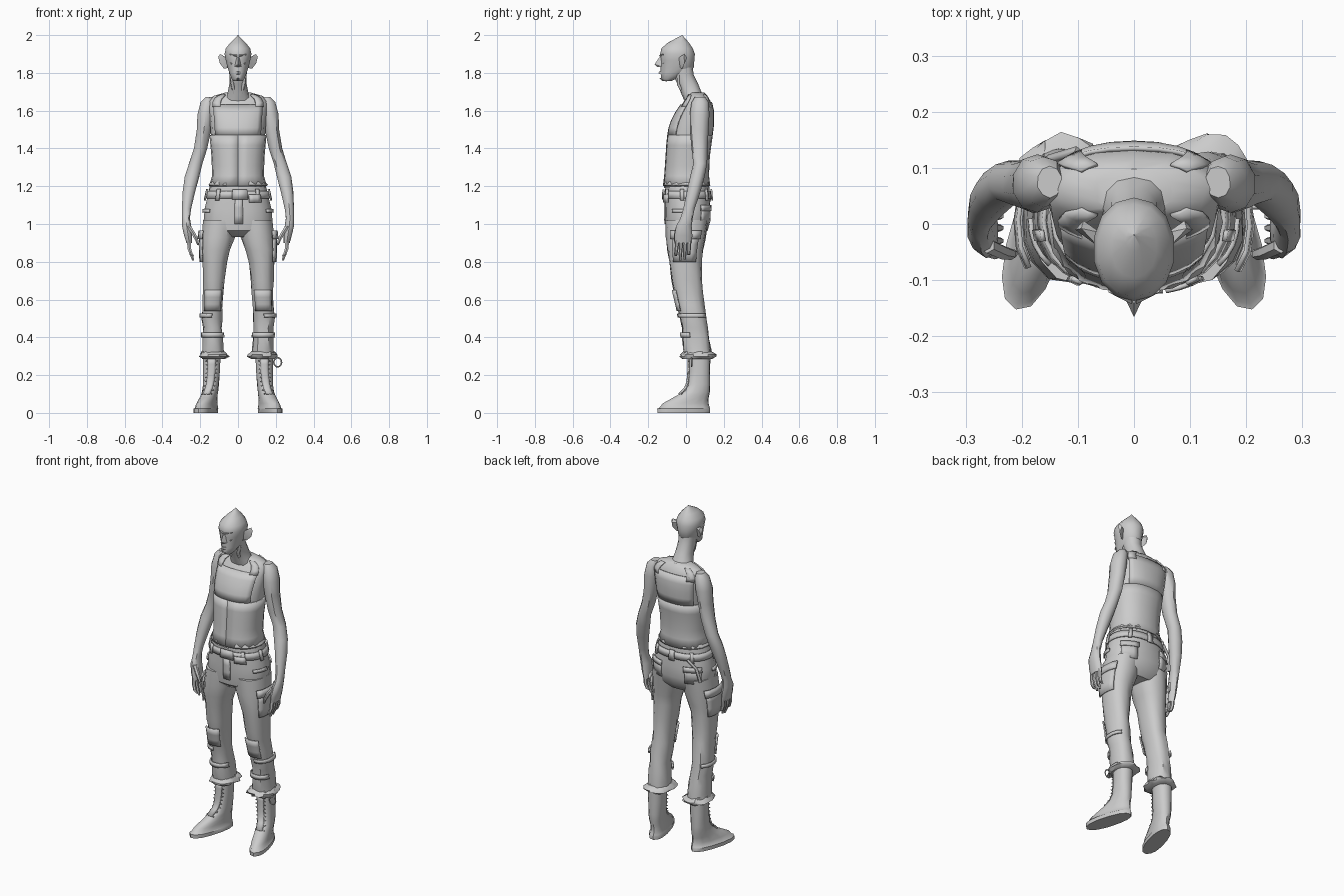
import bpy, bmesh, math, random
from mathutils import Vector

random.seed(4)
clay = bpy.data.materials.new("clay grey")
clay.diffuse_color = (0.6, 0.6, 0.6, 1)


def ring_point(r, a, grow=0.0, p=2.3):
    """Point at angle a (degrees, -90 = front) on a ring (cx, cy, z, hx, hy, yaw)."""
    cx, cy, z, hx, hy = r[:5]
    yaw = math.radians(r[5]) if len(r) > 5 else 0
    c, s = math.cos(math.radians(a)), math.sin(math.radians(a))
    x = math.copysign(abs(c) ** (2 / p), c) * (hx + grow)
    y = math.copysign(abs(s) ** (2 / p), s) * (hy + grow)
    return Vector((cx + x * math.cos(yaw) - y * math.sin(yaw),
                   cy + x * math.sin(yaw) + y * math.cos(yaw), z))


def finish(name, bm):
    bmesh.ops.recalc_face_normals(bm, faces=bm.faces)
    me = bpy.data.meshes.new(name)
    bm.to_mesh(me)
    bm.free()
    me.materials.append(clay)
    ob = bpy.data.objects.new(name, me)
    bpy.context.collection.objects.link(ob)
    return ob


def loft(name, rings, n=12, jitter=0.0, p=2.3):
    bm = bmesh.new()
    loops = []
    for r in rings:
        loops.append([bm.verts.new(ring_point(r, 360 * i / n - 90, random.uniform(-jitter, jitter), p))
                      for i in range(n)])
    for a, b in zip(loops, loops[1:]):
        for i in range(n):
            j = (i + 1) % n
            bm.faces.new((a[i], a[j], b[j], b[i]))
    bm.faces.new(loops[0][::-1])
    bm.faces.new(loops[-1])
    return finish(name, bm)


def at_height(rings, z):
    rs = sorted(rings, key=lambda r: r[2])
    for a, b in zip(rs, rs[1:]):
        if a[2] <= z <= b[2]:
            t = (z - a[2]) / (b[2] - a[2])
            return tuple(u + (v - u) * t for u, v in zip(a, b))
    return rs[0] if z < rs[0][2] else rs[-1]


def patch(name, rings, z0, z1, a0, a1, grow=0.006, cols=6, rows=3):
    """Cloth plate that follows a lofted body part."""
    bm = bmesh.new()
    g = [[bm.verts.new(ring_point(at_height(rings, z0 + (z1 - z0) * k / rows),
                                  a0 + (a1 - a0) * i / cols, grow))
          for i in range(cols + 1)] for k in range(rows + 1)]
    for k in range(rows):
        for i in range(cols):
            bm.faces.new((g[k][i], g[k][i + 1], g[k + 1][i + 1], g[k + 1][i]))
    ob = finish(name, bm)
    m = ob.modifiers.new("thickness", 'SOLIDIFY')
    m.thickness, m.offset = 0.008, 0
    return ob


def cord(name, pts, r, closed=False):
    cu = bpy.data.curves.new(name, 'CURVE')
    cu.dimensions, cu.bevel_depth, cu.bevel_resolution = '3D', r, 0
    cu.use_fill_caps = True
    sp = cu.splines.new('POLY')
    sp.points.add(len(pts) - 1)
    for q, v in zip(sp.points, pts):
        q.co = (*v, 1)
    sp.use_cyclic_u = closed
    cu.materials.append(clay)
    ob = bpy.data.objects.new(name, cu)
    bpy.context.collection.objects.link(ob)


def solid(name, verts):
    bm = bmesh.new()
    for v in verts:
        bm.verts.new(v)
    bmesh.ops.convex_hull(bm, input=bm.verts[:])
    return finish(name, bm)


def side(rings, s):
    return [(s * r[0], *r[1:5], s * (r[5] if len(r) > 5 else 0)) for r in rings]


# Torso and neck
torso = [(0, .003, 1.19, .15, .12), (0, .003, 1.25, .13, .112), (0, .008, 1.35, .133, .11),
         (0, .018, 1.45, .142, .114), (0, .03, 1.53, .148, .112), (0, .048, 1.6, .155, .093),
         (0, .06, 1.65, .158, .07), (0, .062, 1.678, .13, .052), (0, .058, 1.695, .07, .04)]
loft("torso", torso, 16)
loft("neck", [(0, .05, 1.65, .075, .058), (0, .03, 1.69, .056, .055), (0, .01, 1.74, .046, .055),
              (0, -.015, 1.79, .046, .055), (0, -.02, 1.84, .05, .055)])

# Tank top: body, front and back panels, straps, hem
patch("tank_body", torso, 1.2, 1.47, -90, 270, .003, 20, 5)
patch("tank_front", torso, 1.47, 1.63, -142, -38, .003, 8, 4)
patch("tank_back", torso, 1.47, 1.645, 38, 142, .003, 8, 4)
for s in (-1, 1):
    for a in (-90, 90):
        patch("tank_strap", torso, 1.62, 1.684, a + s * 32, a + s * 54, .004, 2, 3)
    cord("neck_tendon", [(s * .015, .0, 1.67), (s * .03, -.04, 1.74), (s * .038, -.04, 1.79)], .009)
loft("tank_hem", [(0, .003, 1.2, .148, .118), (0, .003, 1.207, .157, .125), (0, .003, 1.225, .145, .12)], 16, .002)

# Head with a pointed crown
loft("head", [(0, -.098, 1.757, .022, .02), (0, -.09, 1.77, .035, .042), (0, -.06, 1.8, .047, .074),
              (0, -.046, 1.83, .057, .088), (0, -.045, 1.865, .066, .089), (0, -.045, 1.9, .073, .092),
              (0, -.047, 1.93, .066, .083), (0, -.04, 1.96, .041, .056), (0, -.028, 1.985, .015, .021),
              (0, -.02, 2.0, .001, .001)], 14, p=2.1)
solid("nose", [(-.008, -.128, 1.885), (.008, -.128, 1.885), (0, -.143, 1.88), (0, -.166, 1.845),
               (-.018, -.128, 1.833), (.018, -.128, 1.833), (0, -.152, 1.832)])
solid("mouth", [(x, y, z) for x in (-.022, .022) for y, z in ((-.122, 1.808), (-.122, 1.788))]
      + [(0, -.144, 1.806), (0, -.145, 1.796)])
solid("chin", [(-.02, -.115, 1.775), (.02, -.115, 1.775), (0, -.14, 1.772), (0, -.125, 1.757), (0, -.1, 1.755)])
for s in (-1, 1):
    solid("brow", [(s * .004, -.143, 1.89), (s * .045, -.122, 1.9), (s * .004, -.13, 1.902),
                   (s * .05, -.1, 1.893), (s * .008, -.13, 1.882), (s * .04, -.115, 1.887)])
    solid("cheekbone", [(s * .018, -.127, 1.85), (s * .05, -.1, 1.862), (s * .058, -.06, 1.855),
                        (s * .035, -.105, 1.832), (s * .036, -.122, 1.85)])
    solid("ear", [(s * .056, -.03, 1.825), (s * .064, -.04, 1.88), (s * .06, -.015, 1.88),
                  (s * .094, -.008, 1.9), (s * .105, -.01, 1.885), (s * .096, -.008, 1.85),
                  (s * .075, -.02, 1.823), (s * .09, .006, 1.88)])

# Trouser seat and belt
hips = [(0, .01, .93, .1, .07), (0, .006, .965, .17, .108), (0, .01, 1.02, .183, .12), (0, .01, 1.08, .178, .12),
        (0, .008, 1.14, .163, .119), (0, .006, 1.2, .15, .115)]
loft("trouser_seat", hips, 18, .002)
patch("belt", hips, 1.135, 1.175, -90, 270, .005, 24, 1)
for a in (-125, -55, -10, 50, 90, 130, 190):
    patch("belt_loop", hips, 1.125, 1.185, a - 4, a + 4, .012, 1, 1)
patch("buckle", hips, 1.13, 1.182, -98, -76, .012, 2, 1)
patch("belt_end", hips, 1.115, 1.155, -74, -50, .013, 3, 1)
patch("trouser_fly", hips, 1.0, 1.13, -94, -84, .003, 1, 3)
for s in (-1, 1):
    patch("hip_pocket_trim", hips, 1.06, 1.078, -90 + s * 52, -90 + s * 90, .006, 4, 1)
    patch("back_pocket", hips, 1.0, 1.09, 90 + s * 22, 90 + s * 58, .004, 4, 2)
    patch("back_pocket_flap", hips, 1.07, 1.1, 90 + s * 20, 90 + s * 60, .009, 4, 1)
cord("hanging_strap", [(-.1, .13, 1.15), (-.15, .115, 1.1), (-.165, .1, 1.02)], .009)

leg = [(.095, .006, 1.02, .088, .112), (.106, .0, .93, .09, .104), (.118, -.005, .86, .078, .094),
       (.124, -.005, .8, .068, .086), (.129, .003, .7, .06, .08), (.131, .012, .64, .057, .075),
       (.134, .025, .57, .054, .071), (.138, .038, .5, .056, .069), (.135, .047, .45, .051, .068),
       (.134, .052, .4, .055, .071), (.132, .058, .34, .057, .073), (.132, .062, .3, .06, .07)]
boot = [(.17, -.012, 0, .049, .145, 16), (.17, -.012, .022, .05, .146, 16), (.168, -.008, .026, .046, .14, 16),
        (.164, -.002, .05, .043, .126, 16), (.156, .025, .08, .041, .098, 14), (.148, .055, .11, .041, .072, 10),
        (.143, .068, .15, .042, .06, 5), (.14, .071, .22, .045, .057), (.138, .072, .33, .048, .057)]
arm = [(.15, .075, 1.672, .022, .028), (.161, .075, 1.645, .038, .045), (.172, .072, 1.58, .044, .052),
       (.18, .07, 1.5, .039, .05), (.198, .071, 1.4, .037, .043), (.224, .075, 1.32, .037, .037),
       (.244, .06, 1.25, .04, .038), (.26, .04, 1.17, .034, .036), (.272, .016, 1.08, .025, .03),
       (.275, .003, 1.03, .022, .032), (.272, -.01, .99, .025, .041), (.264, -.014, .94, .022, .047),
       (.258, -.014, .9, .016, .046)]

for s in (-1, 1):
    # Trouser leg with pocket, knee patch and ragged cuff
    lr, br = side(leg, s), side(boot, s)
    out = 0 if s > 0 else 180
    loft("trouser_leg", lr, 14, .004)
    patch("cargo_pocket", lr, .8, .94, out - 38, out + 34, .008, 4, 3)
    patch("cargo_flap", lr, .92, .965, out - 42, out + 38, .015, 4, 1)
    patch("knee_patch", lr, .54, .65, -130, -50, .007, 5, 3)
    patch("knee_fold", lr, .505, .525, -90, 60 if s > 0 else -240, .008, 6, 1)
    patch("shin_fold", lr, .4, .425, -160, -20, .007, 6, 1)
    loft("ragged_cuff", side([(.132, .06, .285, .06, .078), (.13, .062, .298, .078, .096),
                              (.13, .062, .308, .074, .092), (.132, .06, .325, .056, .07)], s), 18, .011)

    # Laced boot
    loft("boot", br, 14)
    patch("boot_tongue", br, .1, .29, -112, -68, .003, 3, 6)
    lace = []
    for k in range(9):
        r = at_height(br, .1 + k * .022)
        lace.append(ring_point(r, -90 + (-1) ** k * 32, .007))
    cord("lace", lace, .004)
    cord("lace_crossing", [ring_point(at_height(br, .1 + k * .022), -90 - (-1) ** k * 32, .007)
                           for k in range(9)], .004)

    # Arm, fingers and thumb
    loft("arm", side(arm, s), 10, .001, 2.1)
    for y, tip, z in ((-.046, -.054, .83), (-.025, -.03, .808), (-.003, -.007, .812), (.018, .014, .835)):
        loft("finger", side([(.26, y, .915, .012, .011), (.258, (y + tip) / 2, .87, .011, .01),
                             (.248, tip, .84, .01, .009), (.238, tip, z, .006, .006)], s), 6, 0, 2)
    loft("thumb", side([(.262, -.038, .99, .014, .014), (.236, -.05, .95, .013, .013),
                        (.219, -.054, .915, .01, .01), (.212, -.052, .89, .005, .006)], s), 6, 0, 2)

# Loose lace loop on one boot
cord("lace_loop", [(.21 + .021 * math.cos(t * math.pi / 5), .03, .268 + .024 * math.sin(t * math.pi / 5))
                   for t in range(10)], .004, True)

# Smooth shading with kept edges
for ob in bpy.data.objects:
    ob.select_set(ob.type == 'MESH')
bpy.context.view_layer.objects.active = bpy.data.objects["torso"]
bpy.ops.object.shade_smooth_by_angle(angle=math.radians(40))
